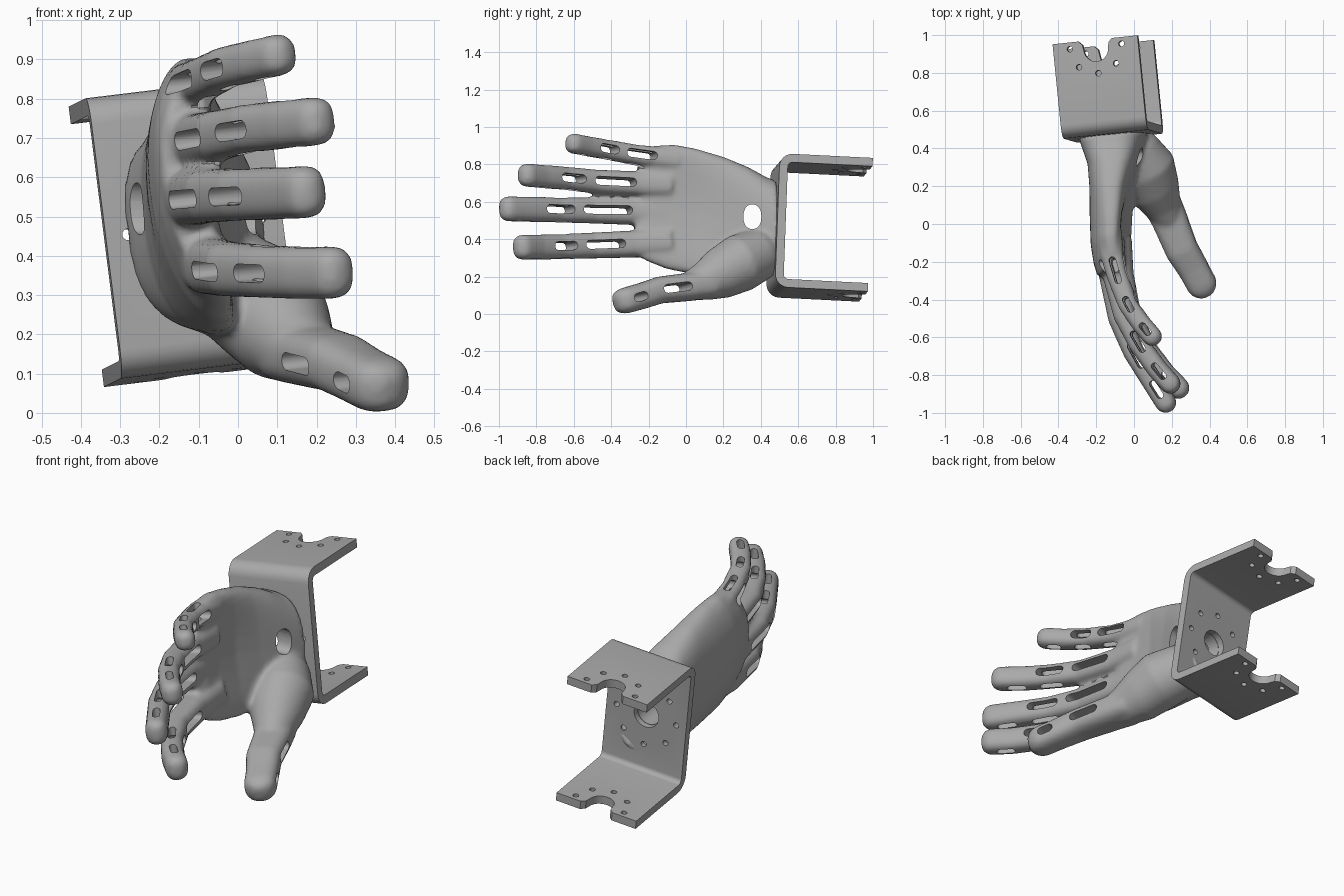
import bpy, bmesh, math
from mathutils import Vector, Matrix

if "Cube" in bpy.data.objects:
    bpy.data.objects.remove(bpy.data.objects["Cube"])

grey = bpy.data.materials.new("matte_grey")
grey.diffuse_color = (0.4, 0.4, 0.4, 1)
grey.use_nodes = True
grey.node_tree.nodes["Principled BSDF"].inputs["Base Color"].default_value = grey.diffuse_color


def make_object(name, bm):
    bmesh.ops.recalc_face_normals(bm, faces=bm.faces)
    me = bpy.data.meshes.new(name)
    bm.to_mesh(me)
    bm.free()
    ob = bpy.data.objects.new(name, me)
    bpy.context.collection.objects.link(ob)
    me.materials.append(grey)
    return ob


def add_loft(bm, rings):
    """Closed skin through rings of equal length."""
    vs = [[bm.verts.new(p) for p in r] for r in rings]
    n = len(vs[0])
    for a, b in zip(vs, vs[1:]):
        for i in range(n):
            bm.faces.new((a[i], a[(i + 1) % n], b[(i + 1) % n], b[i]))
    bm.faces.new(vs[0])
    bm.faces.new(vs[-1])


def add_prism(bm, pts, depth, mat):
    """2D outline extruded symmetrically along local z."""
    add_loft(bm, [[mat @ Vector((x, y, s * depth / 2)) for x, y in pts] for s in (-1, 1)])


def oval(a, b, n=24, e=2.0):
    out = []
    for i in range(n):
        t = 2 * math.pi * i / n
        c, s = math.cos(t), math.sin(t)
        out.append((math.copysign(abs(c) ** (2 / e), c) * a, math.copysign(abs(s) ** (2 / e), s) * b))
    return out


def capsule(length, width, n=8):
    h, r = max(length - width, 0.005) / 2, width / 2
    arc = [math.pi * i / n - math.pi / 2 for i in range(n + 1)]
    return [(h + r * math.cos(t), r * math.sin(t)) for t in arc] + \
           [(-h - r * math.cos(t), -r * math.sin(t)) for t in arc]


def frame(x, y, z, o):
    m = Matrix((x, y, z)).transposed().to_4x4()
    m.translation = o
    return m


def modify(ob, kind, **props):
    mod = ob.modifiers.new(kind, kind)
    for k, v in props.items():
        setattr(mod, k, v)
    bpy.context.view_layer.objects.active = ob
    bpy.ops.object.modifier_apply(modifier=mod.name)


def cut(ob, shapes):
    """Subtract prisms (outline, depth, matrix) that do not touch each other."""
    bm = bmesh.new()
    for pts, depth, m in shapes:
        add_prism(bm, pts, depth, m)
    tool = make_object("cutter", bm)
    tool.hide_render = True
    before = len(ob.data.vertices)
    for solver in ('MANIFOLD', 'FLOAT'):
        try:
            modify(ob, 'BOOLEAN', operation='DIFFERENCE', solver=solver, object=tool)
        except RuntimeError:
            ob.modifiers.clear()
        if len(ob.data.vertices) != before:
            break
    bpy.data.objects.remove(tool)


def smooth(ob, angle):
    bpy.ops.object.select_all(action='DESELECT')
    ob.select_set(True)
    bpy.context.view_layer.objects.active = ob
    bpy.ops.object.shade_smooth_by_angle(angle=math.radians(angle))


# Tilted frame shared by the bracket and hand
Y = Vector((-0.10, 1, -0.05)).normalized()
X = Y.cross(Vector((-0.125, 0.04, 0.99))).normalized()
Z = X.cross(Y)
B = frame(X, Y, Z, Vector((-0.112, 0.465, 0.475)))


def local(origin, ax, ay, az):
    return B @ frame(Vector(ax), Vector(ay), Vector(az), Vector(origin))


# U bracket: bent plate profile in local y/z, extruded across x
W, H, L, T = 0.455, 0.36, 0.50, 0.045


def bend(r):
    a = [math.pi / 2 * i / 6 for i in range(7)]
    return [(0.07 - r * math.sin(t), H - 0.07 + r * math.cos(t)) for t in a]


upper = [(L, H - T), (L, H)] + bend(0.07)
inner = bend(0.025)
profile = upper + [(y, -z) for y, z in upper[::-1] + inner] + inner[::-1]
bm = bmesh.new()
add_prism(bm, profile, W, local((0, 0, 0), (0, 1, 0), (0, 0, 1), (1, 0, 0)))
bracket = make_object("mounting_bracket", bm)

# Flange notches, flange bolt holes, web bore and web bolt holes
arc = [math.pi * i / 12 for i in range(13)]
notch = [(0.125, 0.2), (0.09, 0.02), (0.07, 0.0)] + \
    [(0.065 * math.cos(t), -0.03 - 0.065 * math.sin(t)) for t in arc] + \
    [(-0.07, 0.0), (-0.09, 0.02), (-0.125, 0.2)]


def flat(x, y):
    return local((x, y, 0), (1, 0, 0), (0, 1, 0), (0, 0, 1))


def wall(x, z):
    return local((x, 0.02, z), (1, 0, 0), (0, 0, 1), (0, -1, 0))


shapes = [(notch, 1.2, flat(0, L - 0.02))]
for i in range(5):
    t = math.radians(-2 + 46 * i)
    shapes.append((oval(0.015, 0.015, 14), 1.2, flat(0.138 * math.cos(t), L - 0.04 - 0.138 * math.sin(t))))
shapes.append((oval(0.07, 0.07, 32), 0.2, wall(0, 0)))
for i in range(8):
    t = math.pi * i / 4
    shapes.append((oval(0.015, 0.015, 14), 0.2, wall(0.17 * math.cos(t), 0.17 * math.sin(t))))
cut(bracket, shapes)
smooth(bracket, 30)

# Hand body: wrist to knuckles as (y, dorsal x, palm x, low z, high z, bow)
hand = bmesh.new()
rings = []
for y, x0, x1, z0, z1, bow in [
        (0.475, -0.285, 0.07, 0.22, 0.715, 0.0), (0.43, -0.275, 0.06, 0.21, 0.73, 0.01),
        (0.33, -0.24, 0.03, 0.20, 0.785, 0.02), (0.20, -0.23, -0.015, 0.20, 0.84, 0.035),
        (0.05, -0.23, -0.055, 0.21, 0.885, 0.06), (-0.10, -0.225, -0.065, 0.24, 0.905, 0.06),
        (-0.20, -0.21, -0.065, 0.28, 0.90, 0.06), (-0.27, -0.19, -0.08, 0.315, 0.87, 0.06)]:
    cx, cz, a, b = (x0 + x1) / 2, (z0 + z1) / 2, (x1 - x0) / 2, (z1 - z0) / 2
    rings.append([(cx + u + bow * (v / b) ** 2 - 0.11 * v,
                   y + 0.10 * (cx + u + 0.12) + 0.08 * max(0, v / b - 0.5) * (y < 0), cz + v)
                  for u, v in oval(a, b, 40, 2.7)])
add_loft(hand, rings)

# Fingers: path points, half width across, half thickness
fingers = {
    "pinky": ([(-0.13, -0.04, 0.82), (-0.115, -0.17, 0.838), (-0.09, -0.27, 0.85), (-0.03, -0.43, 0.88),
               (0.04, -0.53, 0.897), (0.096, -0.595, 0.91)], 0.053, 0.052),
    "ring": ([(-0.12, -0.08, 0.69), (-0.105, -0.26, 0.696), (-0.05, -0.48, 0.707), (0.03, -0.64, 0.725),
              (0.125, -0.77, 0.735), (0.192, -0.845, 0.742)], 0.062, 0.055),
    "middle": ([(-0.13, -0.08, 0.54), (-0.12, -0.27, 0.548), (-0.075, -0.5, 0.553), (0.0, -0.68, 0.556),
                (0.095, -0.83, 0.559), (0.168, -0.945, 0.562)], 0.067, 0.056),
    "index": ([(-0.085, -0.08, 0.385), (-0.07, -0.27, 0.374), (-0.02, -0.5, 0.366), (0.07, -0.67, 0.36),
               (0.16, -0.79, 0.357), (0.236, -0.868, 0.357)], 0.067, 0.058),
    "thumb": ([(0.14, 0.13, 0.16), (0.19, 0.02, 0.145), (0.255, -0.14, 0.128), (0.31, -0.23, 0.098),
               (0.355, -0.312, 0.075)], 0.07, 0.082),
}


def axes(d):
    d = d.normalized()
    s = (Z - d * Z.dot(d)).normalized()
    return d, s, d.cross(s)


def add_digit(bm, path, hs, hn, e=2.7):
    path = [Vector(p) for p in path]
    rings = []
    for i, p in enumerate(path):
        d, s, n = axes(path[min(i + 1, len(path) - 1)] - path[max(i - 1, 0)])
        ks, kn = 1 + max(0, 0.12 - 0.045 * i), 1 + max(0, 0.25 - 0.08 * i)   # thicker root
        rings.append([p + s * u + n * v for u, v in oval(hs * ks, hn * kn, 24, e)])
    for t in [math.pi / 2 * k / 6 for k in range(1, 6)]:   # rounded tip
        q, c = p + d * hn * math.sin(t), math.cos(t)
        rings.append([q + s * u * c ** 0.6 + n * v * c for u, v in oval(hs, hn, 24, e)])
    add_loft(bm, rings)


for path, hs, hn in fingers.values():
    add_digit(hand, path, hs, hn)

# Thumb base muscle
rings = []
d, s, n = axes(Vector((0.25, -0.44, -0.2)))
for x, y, z, r in [(-0.06, 0.46, 0.36, 0.11), (-0.01, 0.40, 0.325, 0.14), (0.07, 0.29, 0.272, 0.155),
                   (0.112, 0.18, 0.215, 0.137), (0.155, 0.09, 0.17, 0.102), (0.19, 0.02, 0.147, 0.078)]:
    rings.append([Vector((x, y, z)) + s * u + n * v for u, v in oval(r, r, 28)])
add_loft(hand, rings)

hand_ob = make_object("hand", hand)
modify(hand_ob, 'REMESH', mode='VOXEL', voxel_size=0.013)
modify(hand_ob, 'SMOOTH', factor=0.5, iterations=5)


# Slots through the digits: across the thickness, and sideways through the joints
def slot(name, y0, y1, width, sideways):
    path = [Vector(p) for p in fingers[name][0]]

    def at(y):
        for a, b in zip(path, path[1:]):
            if a.y >= y >= b.y:
                return a.lerp(b, (a.y - y) / (a.y - b.y))
        return path[-1]
    a, b = at(y0), at(y1)
    d, s, n = axes(b - a)
    m = frame(d, n, -s, (a + b) / 2) if sideways else frame(d, s, n, (a + b) / 2)
    return (capsule((b - a).length, width), 0.14 if sideways else 0.22, m)


through, across = [], []
for name, thick, side in [
        ("pinky", [(-0.17, -0.33), (-0.38, -0.48)], [(-0.18, -0.32), (-0.39, -0.47), (-0.53, -0.59)]),
        ("ring", [(-0.28, -0.50), (-0.56, -0.69)], [(-0.57, -0.68), (-0.74, -0.82)]),
        ("middle", [(-0.30, -0.56), (-0.62, -0.77)], [(-0.63, -0.76), (-0.83, -0.92)]),
        ("index", [(-0.34, -0.55), (-0.61, -0.73)], [(-0.62, -0.72), (-0.78, -0.85)]),
        ("thumb", [(0.0, -0.15), (-0.24, -0.32)], [])]:
    through += [slot(name, a, b, 0.046, False) for a, b in thick]
    across += [slot(name, a, b, 0.036, True) for a, b in side]

# Wrist window and the bore that meets the bracket
window = frame(Vector((0, 1, 0)), Vector((0, 0, 1)), Vector((1, 0, 0)), Vector((-0.1, 0.355, 0.52)))
through.append((oval(0.048, 0.066, 24, 2.3), 0.7, window))
across.append((oval(0.068, 0.068, 28), 0.3, wall(0, 0)))
cut(hand_ob, through)
cut(hand_ob, across)
smooth(hand_ob, 40)
